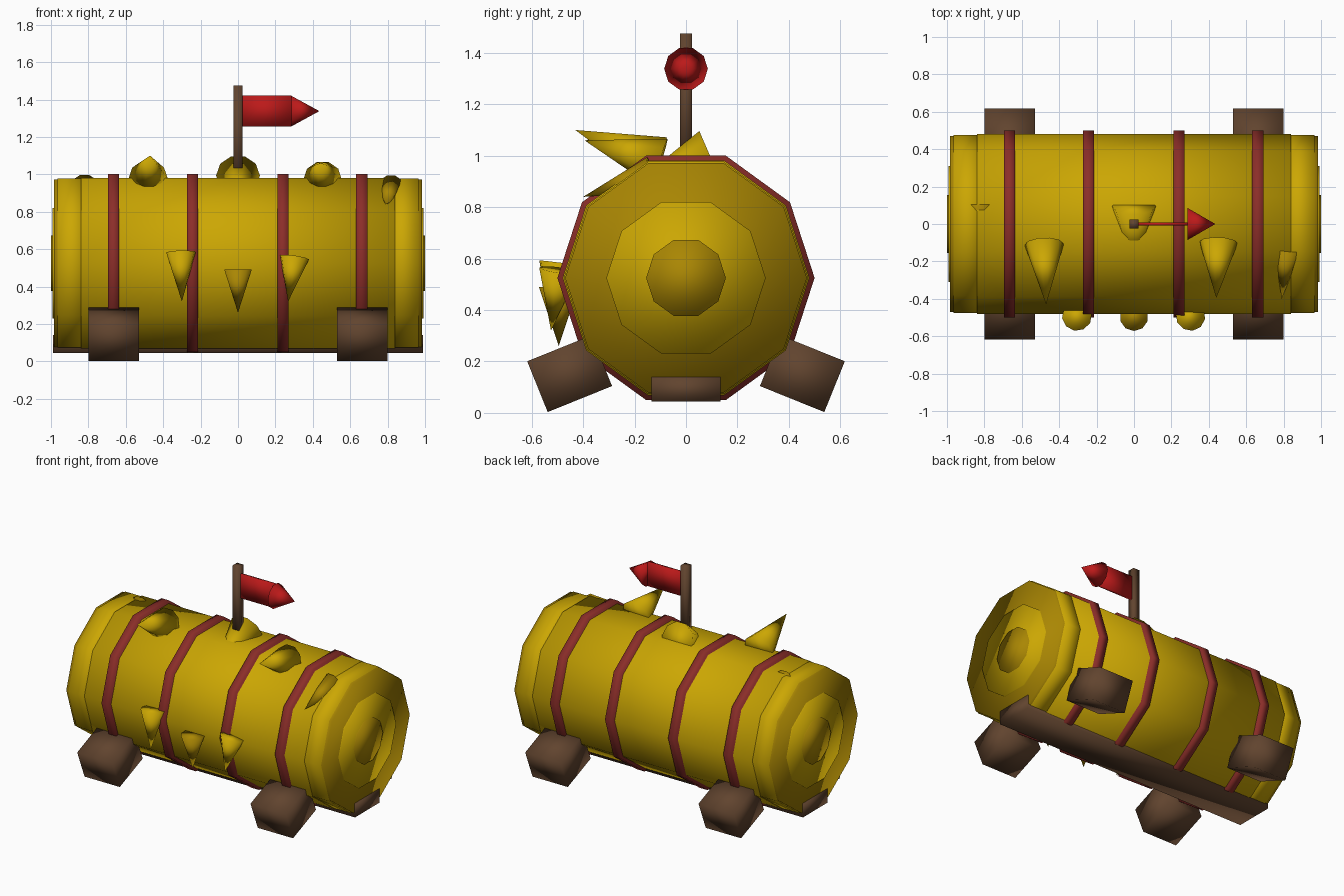
import bpy, bmesh, math
from mathutils import Vector, Matrix

if "Cube" in bpy.data.objects:
    bpy.data.objects.remove(bpy.data.objects["Cube"])

SIDES = 10
AXIS_Z = 0.525   # height of the barrel axis


def material(name, rgb):
    m = bpy.data.materials.new(name)
    m.diffuse_color = (*rgb, 1)
    m.use_nodes = True
    m.node_tree.nodes["Principled BSDF"].inputs["Base Color"].default_value = m.diffuse_color
    return m


YELLOW = material("mustard_yellow", (0.60, 0.385, 0.001))
DARK = material("dark_mustard", (0.40, 0.24, 0.001))
BAND = material("dull_red", (0.26, 0.027, 0.022))
RED = material("flag_red", (0.50, 0.010, 0.010))
BROWN = material("dark_brown", (0.12, 0.058, 0.028))


def finish(name, bm, mat, matrix):
    bmesh.ops.recalc_face_normals(bm, faces=bm.faces)
    bm.transform(matrix)
    for f in bm.faces:
        f.smooth = True
    mesh = bpy.data.meshes.new(name)
    bm.to_mesh(mesh)
    bm.free()
    mesh.materials.append(mat)
    ob = bpy.data.objects.new(name, mesh)
    bpy.context.collection.objects.link(ob)
    return ob


def lathe(name, profile, mat, matrix):
    """Ten-sided solid turned about local x from (x, radius) points."""
    bm = bmesh.new()
    rings = []
    for x, r in profile:
        rings.append([bm.verts.new((x, r * math.cos(k * math.tau / SIDES),
                                    r * math.sin(k * math.tau / SIDES)))
                      for k in range(SIDES)])
    for a, b in zip(rings, rings[1:]):
        for k in range(SIDES):
            j = (k + 1) % SIDES
            bm.faces.new((a[k], a[j], b[j], b[k]))
    for ring, (x, r) in ((rings[0], profile[0]), (rings[-1], profile[-1])):
        if r > 0:
            bm.faces.new(ring)
    bmesh.ops.remove_doubles(bm, verts=bm.verts, dist=1e-5)
    return finish(name, bm, mat, matrix)


def box(name, centre, size, mat, tilt=0):
    bm = bmesh.new()
    bmesh.ops.create_cube(bm, size=1)
    m = (Matrix.Translation(centre) @ Matrix.Rotation(tilt, 4, 'X')
         @ Matrix.Diagonal((*size, 1)))
    return finish(name, bm, mat, m)


def spike(name, base, tip, r, mat=YELLOW):
    base, tip = Vector(base), Vector(tip)
    d = tip - base
    m = Matrix.Translation(base) @ d.to_track_quat('X', 'Z').to_matrix().to_4x4()
    return lathe(name, [(0, r), (d.length, 0)], mat, m)


# barrel and the stepped discs at each end
axis = Matrix.Translation((0, 0, AXIS_Z))
lathe("barrel", [(-0.84, 0.48), (0.84, 0.48)], YELLOW, axis)
for s, side in ((-1, "left"), (1, "right")):
    for name, x0, x1, r, mat in (("end_collar", 0.80, 0.965, 0.475, YELLOW),
                                 ("end_plate", 0.90, 0.985, 0.47, DARK),
                                 ("end_disc", 0.95, 0.993, 0.31, YELLOW),
                                 ("end_boss", 0.95, 1.0, 0.155, DARK)):
        lathe(f"{side}_{name}", [(s * x0, r), (s * x1, r)], mat, axis)

# hoops
for i, x in enumerate((-0.665, -0.243, 0.24, 0.662)):
    lathe(f"hoop_{i + 1}", [(x - 0.03, 0.5), (x + 0.03, 0.5)], BAND, axis)

# keel board and feet
box("keel_board", (0, 0, 0.0925), (1.98, 0.27, 0.095), BROWN)
for sx, xn in ((-1, "left"), (1, "right")):
    for sy, yn in ((-1, "front"), (1, "back")):
        box(f"{yn}_{xn}_foot", (sx * 0.663, sy * 0.4525, 0.1525),
            (0.27, 0.27, 0.213), BROWN, -sy * math.radians(22))

# teeth on the front
spike("tooth_left", (-0.305, -0.492, 0.583), (-0.300, -0.525, 0.32), 0.08)
spike("tooth_middle", (0, -0.495, 0.49), (0, -0.495, 0.26), 0.077, DARK)
spike("tooth_right", (0.302, -0.492, 0.555), (0.268, -0.525, 0.32), 0.08)

# spikes along the top
spike("spike_left", (-0.48, -0.11, 0.978), (-0.47, -0.43, 1.10), 0.105)
spike("spike_right", (0.452, -0.10, 0.972), (0.44, -0.395, 1.06), 0.103)
spike("spike_middle", (0, 0.096, 0.994), (0, -0.27, 0.835), 0.117)
spike("spike_far_right", (0.82, -0.13, 0.925), (0.79, -0.40, 0.84), 0.075, DARK)
spike("spike_far_left", (-0.82, 0.125, 0.932), (-0.82, -0.13, 0.82), 0.075, DARK)

# flag
box("flag_post", (0, 0, 1.2125), (0.048, 0.048, 0.525), BROWN)
box("flag_cloth", (0.152, 0, 1.338), (0.27, 0.018, 0.165), RED)
spike("flag_tip", (0.287, 0, 1.338), (0.435, 0, 1.338), 0.085, RED)
